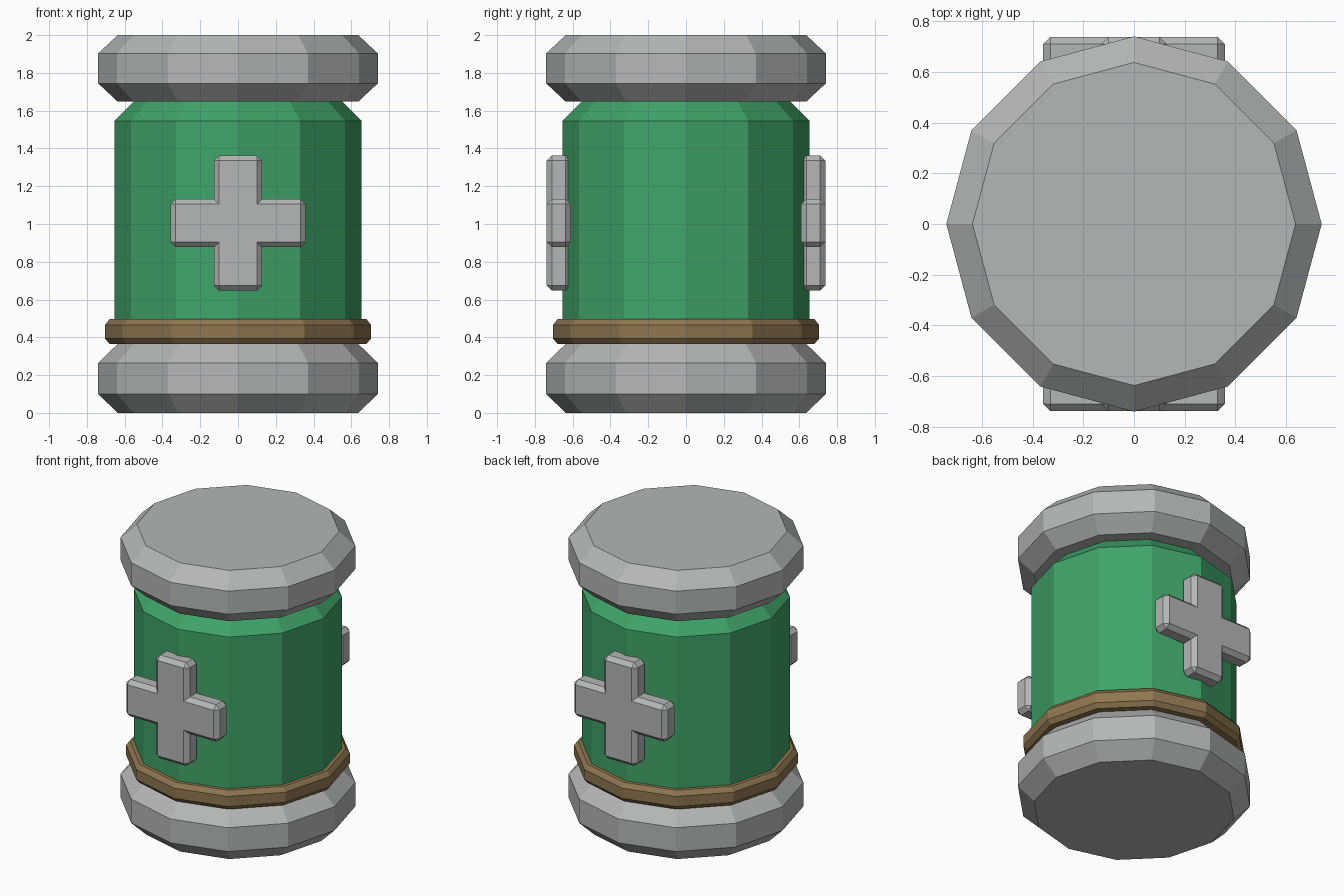
import bpy, bmesh
from math import cos, sin, tau
from mathutils import Matrix, Vector

cube = bpy.data.objects.get("Cube")
if cube:
    bpy.data.objects.remove(cube, do_unlink=True)

SIDES = 12


def material(name, rgb):
    mat = bpy.data.materials.new(name)
    mat.use_nodes = True
    mat.diffuse_color = (*rgb, 1)
    mat.node_tree.nodes["Principled BSDF"].inputs["Base Color"].default_value = (*rgb, 1)
    return mat


def add_object(name, bm, mat):
    bmesh.ops.recalc_face_normals(bm, faces=bm.faces)
    mesh = bpy.data.meshes.new(name)
    bm.to_mesh(mesh)
    bm.free()
    mesh.materials.append(mat)
    obj = bpy.data.objects.new(name, mesh)
    bpy.context.collection.objects.link(obj)
    return obj


def turned(name, profile, mat):
    """Closed twelve-sided solid from (radius, height) pairs."""
    bm = bmesh.new()
    rings = [[bm.verts.new((r * cos(tau * i / SIDES), r * sin(tau * i / SIDES), z))
              for i in range(SIDES)] for r, z in profile]
    for low, high in zip(rings, rings[1:]):
        for i in range(SIDES):
            j = (i + 1) % SIDES
            bm.faces.new((low[i], low[j], high[j], high[i]))
    bm.faces.new(rings[0])
    bm.faces.new(rings[-1])
    return add_object(name, bm, mat)


def cross(name, turn, mat):
    """Plus-shaped plaque with chamfered outer edges and crisp inner corners."""
    arm, half, back, front, height = 0.358, 0.128, 0.61, 0.738, 1.005
    bm = bmesh.new()
    corner = [(half, half), (half, arm), (-half, arm)]
    outline = []
    for quarter in range(4):
        rot = Matrix.Rotation(tau * quarter / 4, 2)
        outline += [rot @ Vector(p) for p in corner[:1] + corner[1:]]
    # Each quarter contributes one notch and the two tips of an arm
    face = bm.faces.new([bm.verts.new((p.x, -back, height + p.y)) for p in outline])
    grown = bmesh.ops.extrude_face_region(bm, geom=[face], use_keep_orig=True)
    moved = [v for v in grown["geom"] if isinstance(v, bmesh.types.BMVert)]
    bmesh.ops.translate(bm, verts=moved, vec=(0, back - front, 0))
    bmesh.ops.recalc_face_normals(bm, faces=bm.faces)
    bm.normal_update()
    outer = [e for e in bm.edges if e.is_convex]
    bmesh.ops.bevel(bm, geom=outer, offset=0.028, segments=1, affect='EDGES')
    bmesh.ops.rotate(bm, verts=bm.verts, cent=(0, 0, 0), matrix=Matrix.Rotation(turn, 3, 'Z'))
    return add_object(name, bm, mat)


grey = material("light grey metal", (0.46, 0.47, 0.465))
green = material("green shell", (0.05, 0.37, 0.138))
brown = material("bronze band", (0.27, 0.18, 0.08))

# End caps share one chamfered profile
cap = [(0.637, 0), (0.74, 0.1), (0.74, 0.265), (0.637, 0.365)]
turned("bottom_cap", cap, grey)
turned("top_cap", [(r, 2 - z * 0.965) for r, z in cap], grey)

# Canister body
turned("body", [(0.55, 0.36), (0.655, 0.46), (0.655, 1.546), (0.55, 1.65)], green)

# Band above the bottom cap
turned("band", [(0.68, 0.365), (0.705, 0.395), (0.705, 0.465), (0.68, 0.496)], brown)

# Front and back plaques
cross("front_cross", 0, grey)
cross("back_cross", tau / 2, grey)
